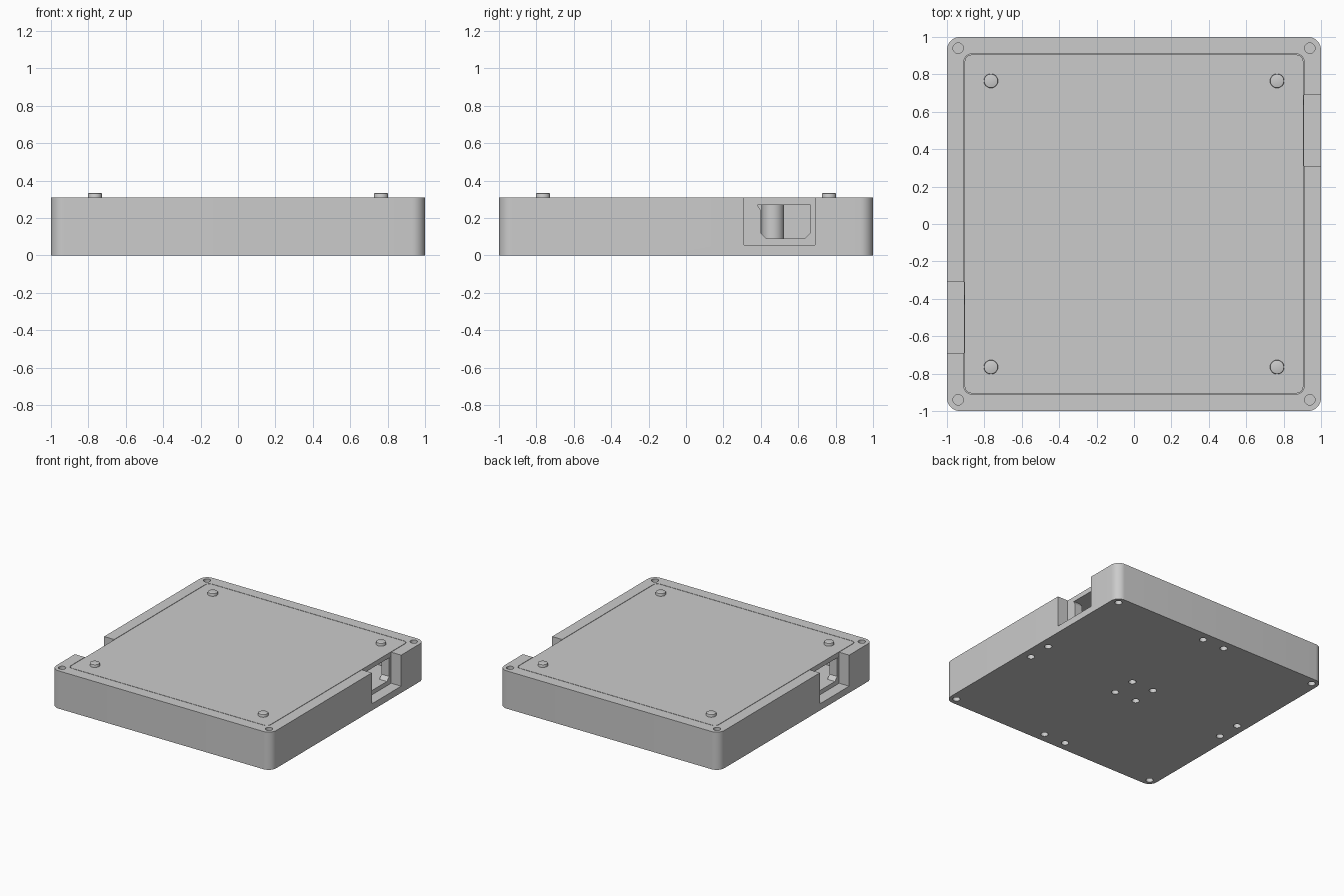
import bpy, bmesh, math
from mathutils import Vector

old = bpy.data.objects.get("Cube")
if old:
    bpy.data.objects.remove(old, do_unlink=True)

grey = bpy.data.materials.new("light_grey")
grey.use_nodes = True
colour = (0.6, 0.6, 0.6, 1)
grey.diffuse_color = colour
grey.node_tree.nodes["Principled BSDF"].inputs["Base Color"].default_value = colour


def finish(name, bm):
    bmesh.ops.recalc_face_normals(bm, faces=bm.faces[:])
    mesh = bpy.data.meshes.new(name)
    bm.to_mesh(mesh)
    bm.free()
    obj = bpy.data.objects.new(name, mesh)
    bpy.context.collection.objects.link(obj)
    mesh.materials.append(grey)
    return obj


def prism(name, outline, push):
    """Extrude a closed outline along a vector."""
    bm = bmesh.new()
    face = bm.faces.new([bm.verts.new(p) for p in outline])
    ext = bmesh.ops.extrude_face_region(bm, geom=[face])
    verts = [v for v in ext["geom"] if isinstance(v, bmesh.types.BMVert)]
    bmesh.ops.translate(bm, verts=verts, vec=push)
    return finish(name, bm)


def block(name, x0, x1, y0, y1, z0, z1, r=0, steps=10):
    """Box with rounded vertical corners."""
    pts = []
    for k, (sx, sy) in enumerate([(1, 1), (-1, 1), (-1, -1), (1, -1)]):
        cx = x1 - r if sx > 0 else x0 + r
        cy = y1 - r if sy > 0 else y0 + r
        for i in range(steps + 1 if r else 1):
            a = math.pi / 2 * (k + i / steps)
            pts.append((cx + r * math.cos(a), cy + r * math.sin(a), z0))
    return prism(name, pts, (0, 0, z1 - z0))


def cylinder(name, x, y, r, z0, z1, sides=32):
    pts = [(x + r * math.cos(math.tau * i / sides), y + r * math.sin(math.tau * i / sides), z0)
           for i in range(sides)]
    return prism(name, pts, (0, 0, z1 - z0))


def cut(target, cutter):
    cutter.hide_render = True
    mod = target.modifiers.new("cut", "BOOLEAN")
    mod.operation = "DIFFERENCE"
    mod.solver = "EXACT"
    mod.object = cutter
    bpy.context.view_layer.objects.active = target
    bpy.ops.object.modifier_apply(modifier=mod.name)
    bpy.data.objects.remove(cutter, do_unlink=True)


def smooth(obj):
    bpy.ops.object.select_all(action="DESELECT")
    obj.select_set(True)
    bpy.context.view_layer.objects.active = obj
    bpy.ops.object.shade_smooth_by_angle(angle=math.radians(30))


TOP, SEAT = 0.31, 0.27
corners = [(sx, sy) for sx in (-1, 1) for sy in (-1, 1)]

# Case with a shallow seat for the lid
case = block("case", -1, 1, -1, 1, 0, TOP, 0.07)
cut(case, block("seat_cut", -0.909, 0.909, -0.909, 0.909, SEAT, 0.4, 0.04))

# Inner chamber below the lid
cut(case, block("chamber_cut", -0.84, 0.84, -0.84, 0.84, 0.09, 0.3, 0.08))

# Side notches, and chamfered ports leading into the chamber
port = [(0.38, 0.29), (0.38, 0.27), (0.40, 0.24), (0.40, 0.12), (0.43, 0.09),
        (0.635, 0.09), (0.665, 0.12), (0.665, 0.29)]
for s in (-1, 1):
    xs = sorted((s * 0.909, s * 1.1))
    ys = sorted((s * 0.31, s * 0.69))
    cut(case, block("notch_cut", *xs, *ys, 0.055, 0.4))
    cut(case, prism("port_cut", [(s * 0.8, s * y, z) for y, z in port], (s * 0.15, 0, 0)))

# Screw holes: corners on both faces, middle of each edge and centre underneath
for sx, sy in corners:
    cut(case, cylinder("hole_cut", sx * 0.94, sy * 0.94, 0.028, 0.21, 0.4))
    for x, y in [(0.94, 0.94), (0.1, 0.92), (0.92, 0.1), (0.1, 0.1)]:
        cut(case, cylinder("hole_cut", sx * x, sy * y, 0.028, -0.1, 0.08))
smooth(case)

# Lid with a narrow gap all round
lid = block("lid", -0.905, 0.905, -0.905, 0.905, SEAT, TOP, 0.035)
smooth(lid)

# Raised pegs on the lid
for i, (sx, sy) in enumerate(corners):
    peg = cylinder(f"lid_peg_{i + 1}", sx * 0.765, sy * 0.765, 0.038, 0.30, 0.333)
    bm = bmesh.new()
    bm.from_mesh(peg.data)
    rim = [e for e in bm.edges if all(v.co.z > 0.33 for v in e.verts)]
    bmesh.ops.bevel(bm, geom=rim, offset=0.006, segments=2, affect="EDGES", profile=0.5)
    bm.to_mesh(peg.data)
    bm.free()
    smooth(peg)

# Guide wall and post behind each port
for s, side in ((1, "left"), (-1, "right")):
    smooth(cylinder(f"{side}_port_post", s * 0.72, s * 0.465, 0.06, 0.085, SEAT))
    xs = sorted((s * 0.56, s * 0.6))
    ys = sorted((s * 0.35, s * 0.8))
    smooth(block(f"{side}_port_baffle", *xs, *ys, 0.085, SEAT))
